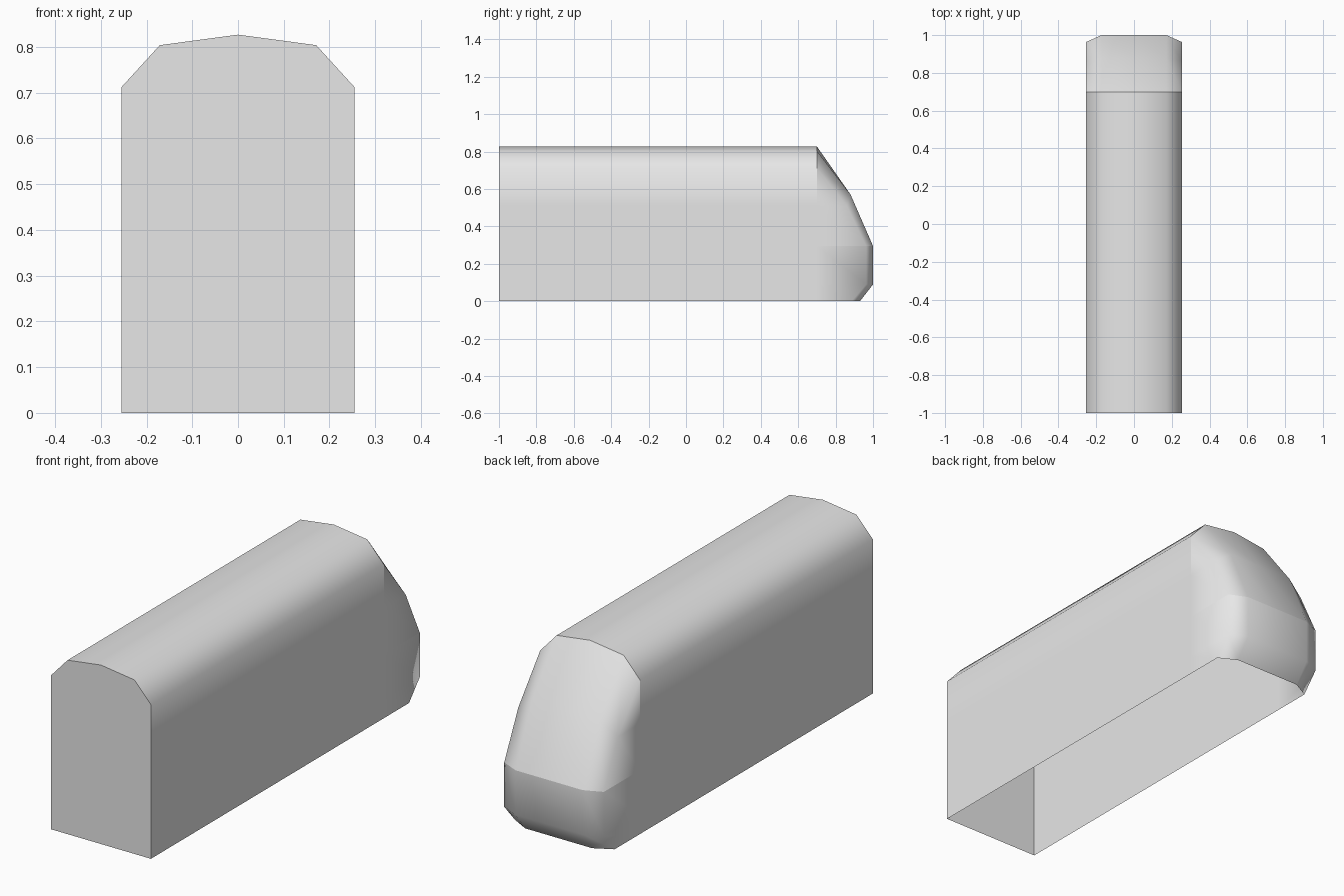
import bpy
import bmesh
from mathutils import Vector

cube = bpy.data.objects.get("Cube")
if cube:
    bpy.data.objects.remove(cube, do_unlink=True)

# Single paint colour
paint = bpy.data.materials.new("light_grey")
paint.use_nodes = True
grey = (0.8, 0.8, 0.8, 1)
paint.diffuse_color = grey
paint.node_tree.nodes["Principled BSDF"].inputs["Base Color"].default_value = grey

HALF, INNER = 0.255, 0.171      # half widths of the walls and of the flat centre
FRONT, JOINT = -1.0, 0.7        # ends of the straight body
BELT = 0.295                    # height where the sloped nose meets its lower part


def mirrored(half):
    """Complete a row of points running from the +x side to the centre."""
    return half + [(-x, y, z) for x, y, z in reversed(half) if x > 0]


def shell(name, rows, cap=False):
    """Skin consecutive rows of points into a smooth open shell."""
    bm = bmesh.new()
    grid = [[bm.verts.new(p) for p in row] for row in rows]
    for a, b in zip(grid, grid[1:]):
        for i in range(len(a) - 1):
            bm.faces.new((a[i], a[i + 1], b[i + 1], b[i])).smooth = True
    if cap:
        bm.faces.new(grid[0]).smooth = False
    bmesh.ops.remove_doubles(bm, verts=bm.verts, dist=0.0005)
    bmesh.ops.recalc_face_normals(bm, faces=bm.faces)
    # Make the shell face outward
    core = Vector((0, 0.3, 0.3))
    if sum(f.normal.dot(f.calc_center_median() - core) * f.calc_area() for f in bm.faces) < 0:
        bmesh.ops.reverse_faces(bm, faces=bm.faces)
    mesh = bpy.data.meshes.new(name)
    bm.to_mesh(mesh)
    bm.free()
    mesh.materials.append(paint)
    obj = bpy.data.objects.new(name, mesh)
    bpy.context.collection.objects.link(obj)
    return obj


def nose_row(z, corner_y, inner_y, inner_z=None):
    """One level of the nose: wall joint, rounded corner, flat centre."""
    top = z if inner_z is None else inner_z
    return mirrored([(HALF, JOINT, z), (HALF, corner_y, z),
                     (INNER, inner_y, top), (0, inner_y, top)])


# Straight body with arched roof, flat front end and open underside
def body_row(y):
    return mirrored([(HALF, y, 0), (HALF, y, 0.51), (HALF, y, 0.712),
                     (INNER, y, 0.804), (0, y, 0.827)])


shell("carriage_body", [body_row(FRONT), body_row(JOINT)], cap=True)

# Sloped upper nose
arch = mirrored([(HALF, JOINT, 0.712), (HALF, JOINT, 0.712),
                 (INNER, JOINT, 0.804), (0, JOINT, 0.827)])
belt = nose_row(BELT, 0.963, 1.0)
shell("nose_slope", [arch, nose_row(0.51, 0.86, 0.88, 0.57), belt])

# Upright lower nose with tucked-in bottom edge
shell("nose_lower", [belt, nose_row(0.09, 0.963, 1.0), nose_row(0, 0.885, 0.93)])
